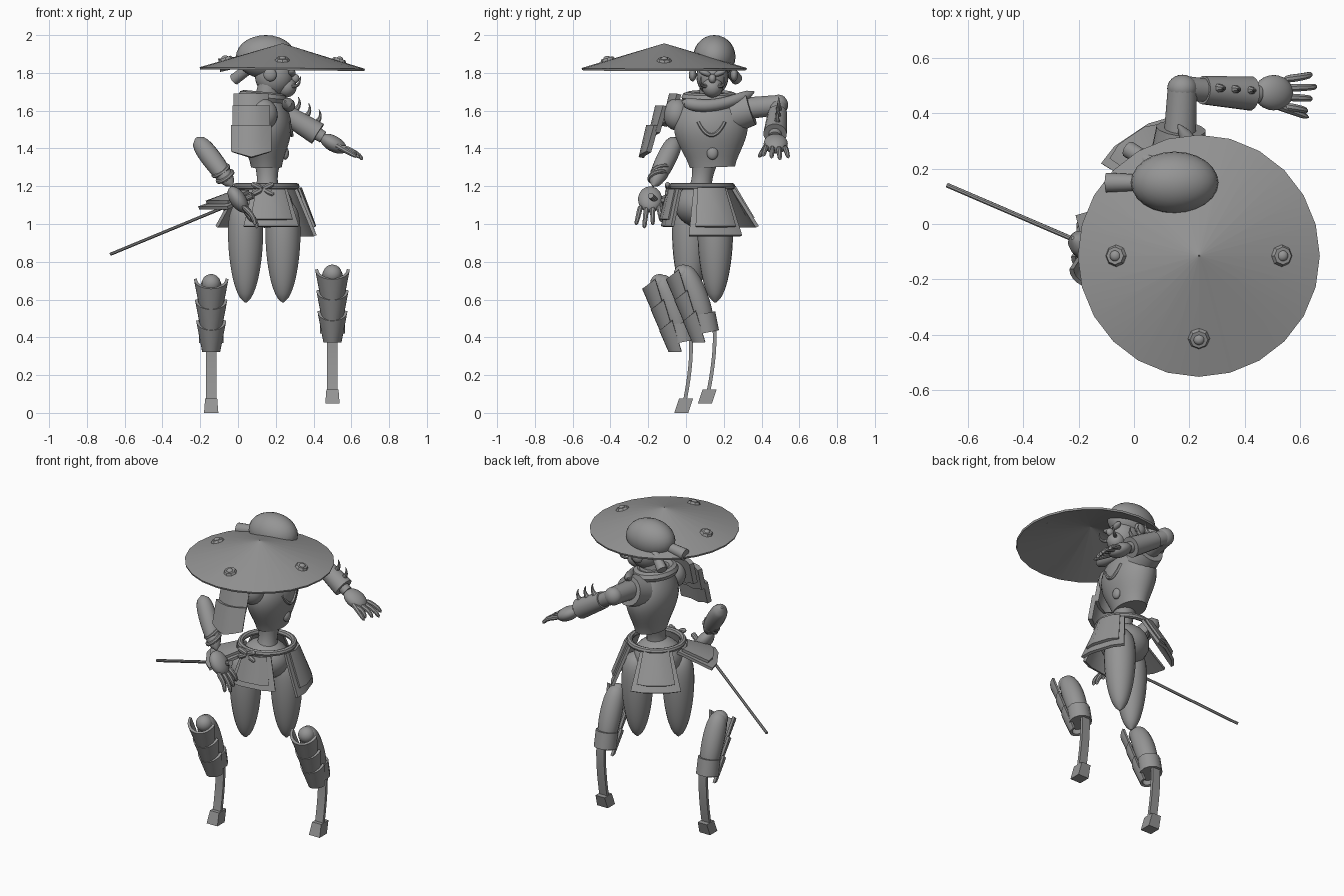
import bpy, bmesh
from math import sin, cos, pi, radians
from mathutils import Vector, Matrix, Euler

cube = bpy.data.objects.get("Cube")
if cube:
    bpy.data.objects.remove(cube, do_unlink=True)

shade = .3
grey = bpy.data.materials.new("plain grey")
grey.use_nodes = True
grey.diffuse_color = (shade, shade, shade, 1)
grey.node_tree.nodes["Principled BSDF"].inputs["Base Color"].default_value = grey.diffuse_color
parts = []


def finish(name, bm, thickness=0):
    bmesh.ops.recalc_face_normals(bm, faces=bm.faces)
    mesh = bpy.data.meshes.new(name)
    bm.to_mesh(mesh)
    bm.free()
    mesh.materials.append(grey)
    part = bpy.data.objects.new(name, mesh)
    bpy.context.scene.collection.objects.link(part)
    if thickness:
        solid = part.modifiers.new("thickness", "SOLIDIFY")
        solid.thickness = thickness
        solid.offset = 0
    parts.append(part)


def ball(name, centre, size, turn=(0, 0, 0)):
    bm = bmesh.new()
    place = Matrix.LocRotScale(Vector(centre), Euler(turn), Vector(size))
    bmesh.ops.create_uvsphere(bm, u_segments=24, v_segments=14, radius=1, matrix=place)
    finish(name, bm)


def frustum(name, place, sides, bottom, top, depth, capped=True, thickness=0):
    bm = bmesh.new()
    bmesh.ops.create_cone(bm, cap_ends=capped, segments=sides, radius1=bottom, radius2=top,
                          depth=depth, matrix=place)
    finish(name, bm, thickness)


def grid(name, rows, thickness=0, closed=False, capped=False):
    """Skin rows of points, as a plate or a tube."""
    bm = bmesh.new()
    verts = [[bm.verts.new(point) for point in row] for row in rows]
    count = len(rows[0])
    for row, after in zip(verts, verts[1:]):
        for k in range(count if closed else count - 1):
            n = (k + 1) % count
            bm.faces.new((row[k], row[n], after[n], after[k]))
    if capped:
        bm.faces.new(verts[0])
        bm.faces.new(verts[-1])
    finish(name, bm, thickness)


def limb(name, start, end, radius, tip=1, middle=None, bulge=0, lean=1, rounded=False,
         sides=16, side=None, squash=1, steps=14):
    """Tapering tube, optionally bent through a middle point, swollen or round-ended."""
    start, end = Vector(start), Vector(end)
    middle = Vector(middle) if middle else (start + end) / 2
    whole = (end - start).normalized()
    side = Vector(side or ((0, 1, 0) if abs(whole.x) > .7 else (1, 0, 0)))
    rows = []
    for i in range(steps + 1):
        t = i / steps
        centre = start * (1 - t) * (1 - 2 * t) + middle * 4 * t * (1 - t) + end * t * (2 * t - 1)
        along = (start * (4 * t - 3) + middle * 4 * (1 - 2 * t) + end * (4 * t - 1)).normalized()
        u = (side - along * side.dot(along)).normalized()
        v = along.cross(u) * squash
        r = radius * (1 + (tip - 1) * t + bulge * sin(pi * t ** lean))
        if rounded:
            r *= max(1 - abs(2 * t - 1) ** 6, .02) ** .5
        angles = [2 * pi * (k + .5) / sides for k in range(sides)]
        rows.append([centre + (u * cos(a) + v * sin(a)) * r for a in angles])
    grid(name, rows, closed=True, capped=True)


def ring(name, centre, major, minor, turn=(0, 0, 0), stretch=1):
    place = Matrix.LocRotScale(Vector(centre), Euler(turn), Vector((1, stretch, 1)))
    sides, rows = 24, []
    for i in range(sides + 1):
        a = 2 * pi * i / sides
        angles = [pi * j / 4 for j in range(8)]
        rows.append([place @ Vector(((major + minor * cos(b)) * cos(a),
                                     (major + minor * cos(b)) * sin(a), minor * sin(b))) for b in angles])
    grid(name, rows, closed=True)


# Wide conical hat with four eyelet studs
hat = Matrix.Translation((.235, -.115, 1.885)) @ Matrix.Rotation(.01, 4, 'Y')
frustum("hat", hat, 24, .436, .001, .13, capped=False, thickness=.012)
for quarter in range(4):
    stud = (hat @ Matrix.Rotation(quarter * pi / 2, 4, 'Z') @ Matrix.Translation((.3, 0, -.018))
            @ Matrix.Rotation(.3, 4, 'Y'))
    frustum("hat_stud", stud, 8, .046, .032, .025)
    ball("hat_stud_button", stud @ Vector((0, 0, .008)), (.02, .02, .015))

# Head, face mask and hair tubes
ball("helmet", (.147, .15, 1.885), (.158, .112, .115))
ball("skull", (.19, .14, 1.78), (.1, .085, .1))
ball("mask_jaw", (.255, .14, 1.725), (.055, .055, .055))
ball("mask_nose", (.3, .14, 1.77), (.025, .02, .025))
limb("neck", (.14, .13, 1.62), (.17, .13, 1.76), .06)
for s in (-1, 1):
    ball("cheek_disc", (.17, .145 + s * .11, 1.79), (.035, .02, .035))
    ball("brow", (.285, .14 + s * .04, 1.8), (.02, .035, .015), (s * .4, 0, 0))
    limb("tusk", (.29, .14 + s * .035, 1.73), (.33, .14 + s * .06, 1.78), .012, tip=.2,
         middle=(.32, .14 + s * .06, 1.74), sides=8)
limb("hair_tube", (.02, .15, 1.86), (-.1, .15, 1.84), .03, tip=1.2)
limb("hair_tube", (.08, .21, 1.84), (-.02, .27, 1.765), .028, tip=1.1)

# Torso facing +x, with waist, emblem, vent and scarf
limb("torso", (.15, .14, 1.3), (.15, .125, 1.69), .12, tip=.8, bulge=.75, lean=1.25,
     sides=28, side=(0, 1, 0), squash=.68)
limb("waist", (.155, .07, 1.14), (.155, .1, 1.34), .075, bulge=-.25)
limb("chest_emblem", (.27, .065, 1.54), (.27, .205, 1.54), .01, middle=(.285, .135, 1.47), sides=6)
ball("belly_vent", (.25, .14, 1.375), (.02, .03, .035))
limb("scarf", (.25, -.02, 1.65), (.16, .36, 1.7), .036, tip=.8, middle=(.26, .15, 1.63), rounded=True)
ring("collar", (.13, .125, 1.67), .1, .03, (0, .1, 0), stretch=1.15)

# Pelvis, belt and knot
ball("pelvis", (.14, .08, 1.1), (.15, .14, .12))
ring("belt", (.15, .085, 1.2), .158, .018)
for sx in (-1, 1):
    for sz in (-1, 1):
        limb("belt_knot_loop", (.13, -.09, 1.185), (.13 + sx * .06, -.1, 1.185 + sz * .03), .012,
             bulge=.4, rounded=True, sides=8)


# Skirt plates hung round the belt, each with a raised inner panel
def skirt_plate(angle, lean, height, length):
    a, t = radians(angle), radians(lean)
    out, across, up = Vector((cos(a), sin(a), 0)), Vector((-sin(a), cos(a), 0)), Vector((0, 0, 1))
    down = out * sin(t) - up * cos(t)
    lift = (out * cos(t) + up * sin(t)) * .02
    top = Vector((.15, .085, height)) + out * .15
    for inner in (0, 1):
        rows = []
        for f in (inner * .1, 1 - inner * .15):
            half = (.085 + .06 * f) * (1 - .2 * inner)
            centre = top + down * length * f + lift * inner
            rows.append([centre + across * half * k - out * .025 * k ** 4 for k in (-1, -.5, .5, 1)])
        grid("skirt_plate", rows, .018)


skirt_plate(18, 20, 1.21, .29)
skirt_plate(124, 30, 1.21, .26)
skirt_plate(212, 70, 1.16, .22)
skirt_plate(278, 14, 1.2, .22)

# Thighs, ending in rounded points
for x, y in ((.04, .02), (.238, .155)):
    limb("thigh", (x, y, 1.13), (x, y, .585), .085, tip=.47, bulge=.32, rounded=True, sides=22, steps=24)

# Lower legs: calf, cuff, blade, foot and three layered guards
for foot in (Vector((.5, .1, .05)), Vector((-.142, -.025, 0))):
    def at(y, z, x=0):
        return foot + Vector((x, y, z))
    ball("knee_ball", at(-.115, .685), (.05, .05, .05))
    limb("calf", at(-.125, .73), at(.01, .38), .05, middle=at(-.05, .57), bulge=.3, rounded=True)
    limb("calf_cuff", at(-.01, .475), at(.01, .375), .068, sides=12)
    limb("shin_blade", at(.05, .4), at(.02, .07), .039, middle=at(.047, .25), sides=4, squash=.35)
    rows = [[at(.025 * f + dy * .037, .075 * f, dx * (.038 - .006 * f))
             for dx, dy in ((-1, -1), (1, -1), (1, 1), (-1, 1))] for f in (0, 1)]
    grid("foot", rows, closed=True, capped=True)
    for tier in range(3):
        rows = []
        for f in (0, .5, 1):
            width = .084 - .006 * tier - .032 * f
            front = -.2 + .045 * tier + .05 * f
            row = []
            for j in range(13):
                a = pi * (j / 12 - .5)
                back = 1 - cos(a)
                row.append(at(front + .062 * back,
                              .66 - .11 * tier - .115 * f + .05 * (1 - f) * back, width * sin(a)))
            rows.append(row)
        grid("shin_guard", rows, .016)

# Right shoulder guard: layered ridged plates fanned round the shoulder
for layer in range(3):
    a, half = .3 + .45 * layer, .085 + .008 * layer
    y, z = -.02 - .19 * sin(a), 1.42 + .28 * cos(a)
    rows = [[(.07 + half * c, y - .04 * f + .04 * c * c, z - .14 * f - .03 * f * (1 - abs(c)))
             for c in (-1, -.5, 0, .5, 1)] for f in (0, .5, 1)]
    grid("shoulder_guard", rows, .028)
ball("right_shoulder", (.13, -.05, 1.58), (.08, .07, .085))


# Hands: palm, four fanned fingers and a thumb
def hand(side, palm, forward, across):
    palm, forward, across = Vector(palm), Vector(forward), Vector(across)
    knuckle = across.cross(forward)
    if knuckle.dot(Vector((1, 0, 1))) < 0:
        knuckle.negate()
    ball(side + "_palm", palm, (.078, .064, .042), (0, forward.to_track_quat('X', 'Z').to_euler().y, 0))
    for k in range(4):
        spread = across * (k - 1.5) * .032
        reach = forward * (.18 - .02 * abs(k - 1))
        limb(side + "_finger", palm + spread + forward * .04, palm + spread * 1.4 + reach, .016, tip=.7,
             middle=palm + spread * 1.2 + reach * .7 + knuckle * .015, rounded=True, sides=8)
    limb(side + "_thumb", palm + across * .04, palm + across * .09 + forward * .15, .018, tip=.6,
         rounded=True, sides=8)


# Right forearm and hand, with the sword held backward
elbow, wrist = Vector((-.222, -.05, 1.455)), Vector((-.03, -.175, 1.2))
limb("right_forearm", elbow, wrist, .045, tip=.75, bulge=.3, rounded=True)
for f in (.68, .8):
    ring("bracer_band", elbow.lerp(wrist, f), .045, .012, (.3, -.6, 0))
hand("right", (0, -.19, 1.13), (.55, -.05, -.85), (0, 1, 0))
limb("sword_blade", (-.675, .14, .84), (-.07, -.12, 1.09), .009, sides=8)
limb("sword_grip", (-.08, -.118, 1.085), (.08, -.187, 1.15), .016, sides=10)

# Left arm reaching along +x, with a spiked bracer
elbow, wrist = Vector((.175, .49, 1.63)), Vector((.45, .47, 1.46))
limb("left_shoulder", (.16, .25, 1.58), (.17, .345, 1.61), .1, tip=.9)
limb("left_upper_arm", (.165, .3, 1.61), elbow, .06, tip=.9)
ball("left_elbow", elbow, (.055, .05, .055))
limb("left_forearm", elbow, wrist, .047, tip=.7)
limb("left_bracer", elbow.lerp(wrist, .27), elbow.lerp(wrist, .9), .052, tip=1.2)
for f in (.45, .65, .85):
    root = elbow.lerp(wrist, f) + Vector((0, .01, .045))
    limb("bracer_spike", root, root + Vector((.02, 0, .075)), .018, tip=.1,
         middle=root + Vector((.025, 0, .035)), sides=8)
hand("left", (.505, .475, 1.425), (.85, 0, -.48), (0, -1, 0))

# Fix the plate thickness, then smooth shading with sharp edges kept
bpy.ops.object.select_all(action='DESELECT')
for part in parts:
    part.select_set(True)
bpy.context.view_layer.objects.active = parts[0]
bpy.ops.object.convert(target='MESH')
bpy.ops.object.shade_smooth_by_angle(angle=radians(35))
